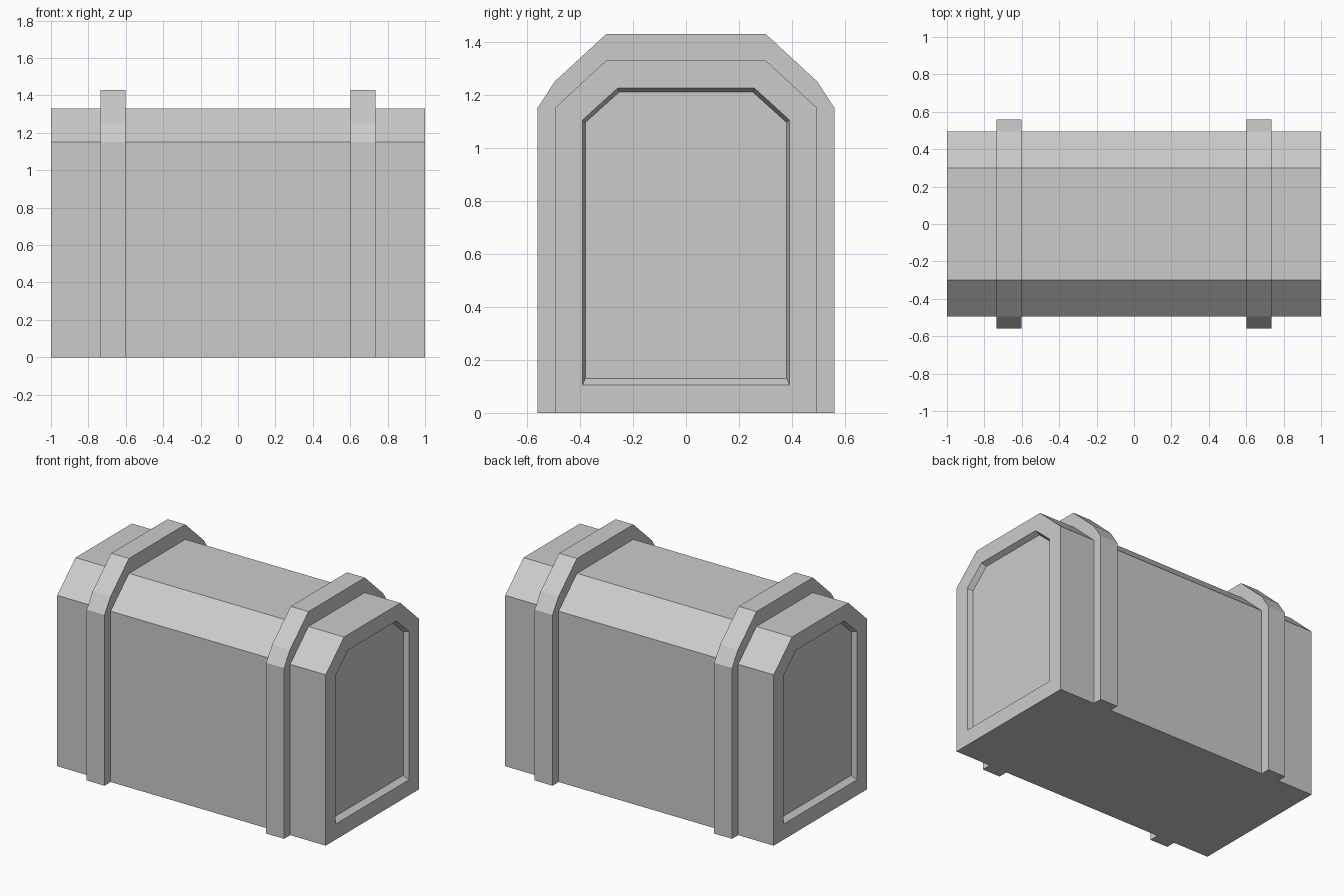
import bpy, bmesh

if "Cube" in bpy.data.objects:
    bpy.data.objects.remove(bpy.data.objects["Cube"])


def arch(bottom, points):
    """Closed 8-point arch section (y, z), mirrored from the +y half."""
    half = [(points[0][0], bottom)] + points
    return half + [(-y, z) for y, z in reversed(half)]


# Cross-sections: each half lists wall top, shoulder, roof edge
body = arch(0.0, [(0.495, 1.15), (0.495, 1.15), (0.30, 1.33)])
band = arch(0.0, [(0.56, 1.15), (0.495, 1.25), (0.30, 1.43)])
rim = arch(0.105, [(0.39, 1.105), (0.39, 1.105), (0.258, 1.225)])
panel = arch(0.13, [(0.38, 1.095), (0.38, 1.095), (0.252, 1.21)])

# Sections from the middle out to one end: strap, end face, recessed panel
half = [(0.602, body), (0.602, band), (0.735, band), (0.735, body),
        (1.0, body), (1.0, rim), (0.965, panel)]
sections = [(-x, p) for x, p in reversed(half)] + half

# Chest: one continuous skin through all sections
bm = bmesh.new()
rings = [[bm.verts.new((x, y, z)) for y, z in p] for x, p in sections]
for a, b in zip(rings, rings[1:]):
    for i in range(len(a)):
        j = (i + 1) % len(a)
        bm.faces.new((a[i], a[j], b[j], b[i]))
bm.faces.new(rings[0])
bm.faces.new(rings[-1])
bmesh.ops.remove_doubles(bm, verts=bm.verts, dist=0.0001)
bmesh.ops.recalc_face_normals(bm, faces=bm.faces)

mesh = bpy.data.meshes.new("banded_chest")
bm.to_mesh(mesh)
bm.free()
chest = bpy.data.objects.new("banded_chest", mesh)
bpy.context.collection.objects.link(chest)
